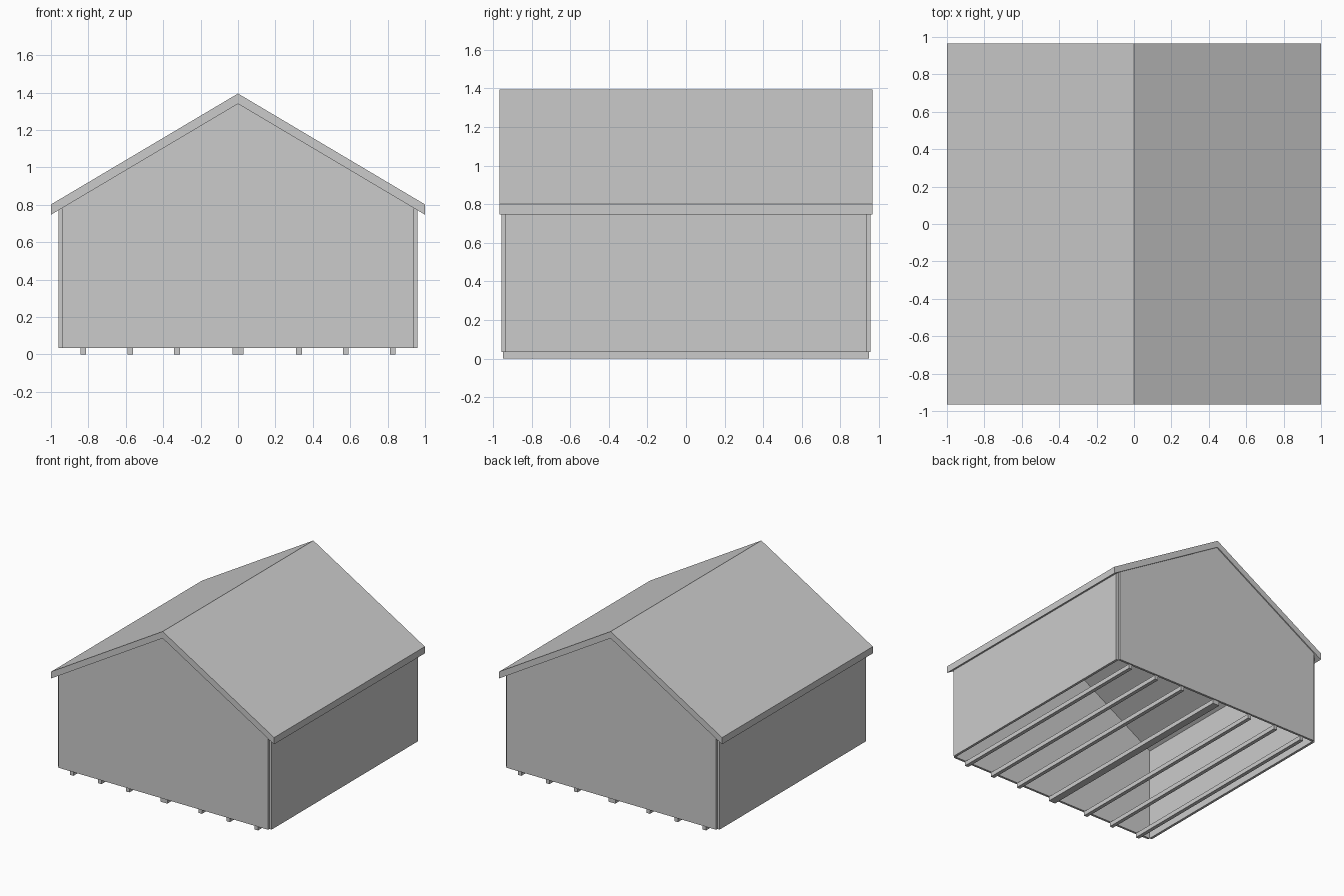
import bpy

cube = bpy.data.objects.get("Cube")
if cube:
    bpy.data.objects.remove(cube, do_unlink=True)

grey = bpy.data.materials.new("light_grey")
grey.use_nodes = True
grey.diffuse_color = (0.6, 0.6, 0.6, 1)
grey.node_tree.nodes["Principled BSDF"].inputs["Base Color"].default_value = grey.diffuse_color


def extrude_profile(name, profile, y0, y1):
    """Solid made by sweeping an x-z outline along y."""
    n = len(profile)
    verts = [(x, y, z) for y in (y0, y1) for x, z in profile]
    faces = [list(range(n)), list(range(2 * n - 1, n - 1, -1))]
    faces += [[i, i + n, (i + 1) % n + n, (i + 1) % n] for i in range(n)]
    mesh = bpy.data.meshes.new(name)
    mesh.from_pydata(verts, [], faces)
    mesh.materials.append(grey)
    obj = bpy.data.objects.new(name, mesh)
    bpy.context.collection.objects.link(obj)
    return obj


RIDGE, SLOPE, ROOF_T = 1.395, 0.593, 0.055
ROOF_Y, GABLE_Y, WALL_Y, JOIST_Y = 0.966, 0.957, 0.939, 0.948
WALL_IN, WALL_OUT, FLOOR = 0.94, 0.96, 0.035


def underside(x):
    return RIDGE - ROOF_T - SLOPE * abs(x)


# Roof: one folded slab with upright eave edges
eave = RIDGE - SLOPE
extrude_profile("roof", [(-1, eave), (-1, underside(1)), (0, underside(0)),
                         (1, underside(1)), (1, eave), (0, RIDGE)], -ROOF_Y, ROOF_Y)

# Gable panels at front and back
gable = [(-WALL_IN, FLOOR), (WALL_IN, FLOOR), (WALL_IN, underside(WALL_IN)),
         (0, underside(0)), (-WALL_IN, underside(WALL_IN))]
extrude_profile("front_gable", gable, -GABLE_Y, -WALL_Y)
extrude_profile("back_gable", gable, WALL_Y, GABLE_Y)

# Side walls, set between the gables with open corner notches
for name, s in (("left_wall", 1), ("right_wall", -1)):
    wall = [(s * WALL_IN, FLOOR), (s * WALL_OUT, FLOOR),
            (s * WALL_OUT, underside(WALL_OUT)), (s * WALL_IN, underside(WALL_IN))]
    extrude_profile(name, wall[::s], -WALL_Y, WALL_Y)

# Floor joists under the open base, with a wider one in the middle
for i, x in enumerate((-0.828, -0.576, -0.326, 0, 0.326, 0.576, 0.828)):
    half = 0.03 if x == 0 else 0.015
    extrude_profile(f"floor_joist_{i + 1}", [(x - half, 0), (x + half, 0),
                    (x + half, FLOOR), (x - half, FLOOR)], -JOIST_Y, JOIST_Y)
